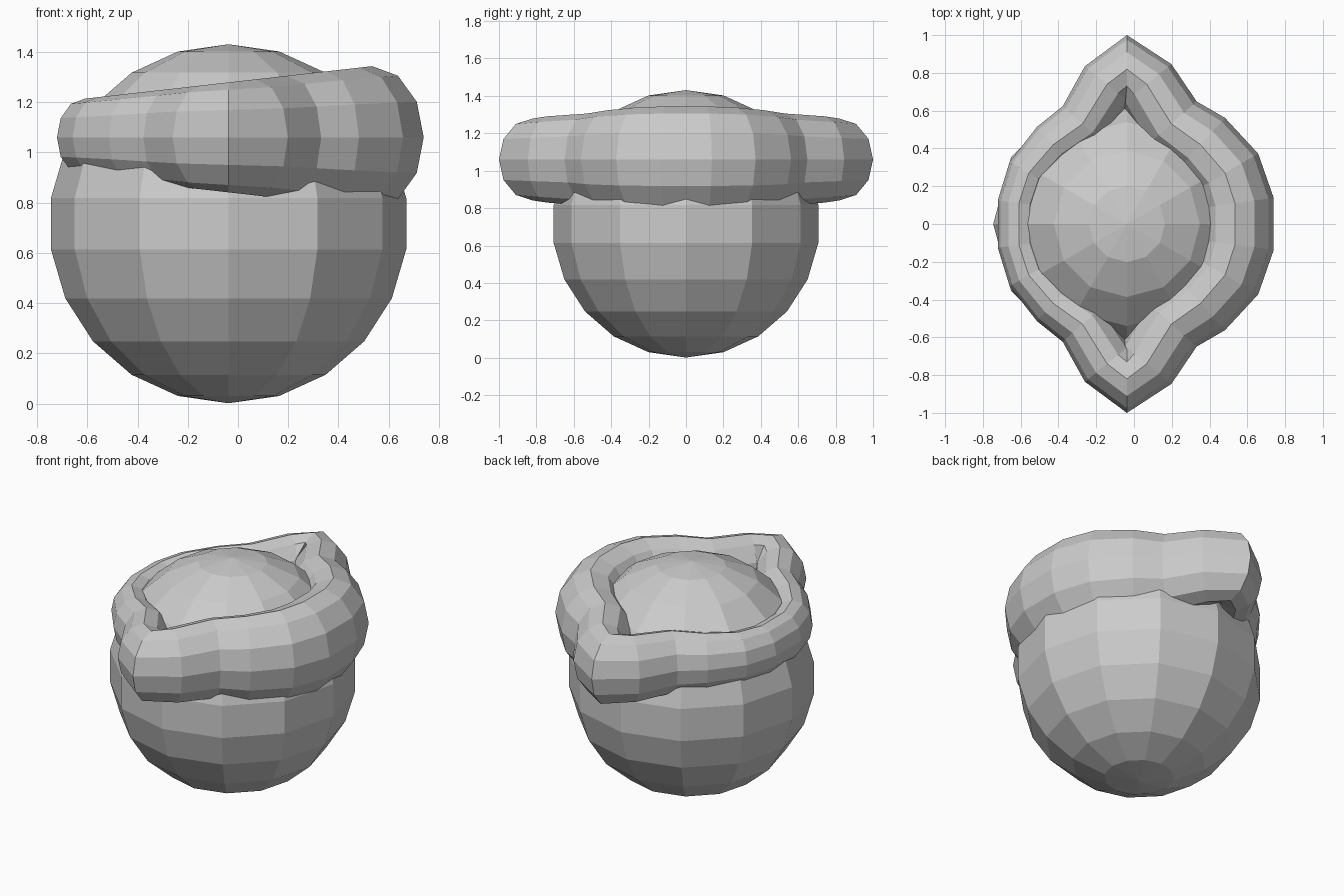
import bpy, bmesh, math
from mathutils import Vector

if "Cube" in bpy.data.objects:
    bpy.data.objects.remove(bpy.data.objects["Cube"])

CX = -0.0375   # shared centre line of ball and lid

# ball: low-poly sphere, 12 segments x 11 rings
bpy.ops.mesh.primitive_uv_sphere_add(segments=12, ring_count=11, radius=0.715,
                                     location=(CX, 0, 0.716))
bpy.context.object.name = "ball"

# lid_rim: almond-shaped closed path, one quarter mirrored to four
quarter = [(0, 0.82), (0.105, 0.74), (0.235, 0.53), (0.39, 0.42), (0.52, 0.27), (0.572, 0.11)]
right = quarter + [(x, -y) for x, y in reversed(quarter)]
left = [(-x, y) for x, y in reversed(right[1:-1])]
path = [Vector(p) for p in right + left]

# elliptical 12-sided section, growing from the left side to the right
SIDES, RIM_Z = 12, 1.06
bm = bmesh.new()
rings = []
n = len(path)
for i, p in enumerate(path):
    t = (path[(i + 1) % n] - path[i - 1]).normalized()
    normal = Vector((-t.y, t.x))
    high = 0.219 + 0.113 * p.x
    wide = 0.18 if abs(p.x) < 1e-4 else 0.73 * high
    ring = []
    for k in range(SIDES):
        a = 2 * math.pi * k / SIDES
        q = p + normal * wide * math.cos(a)
        ring.append(bm.verts.new((q.x + CX, q.y, RIM_Z + high * math.sin(a))))
    rings.append(ring)
for i in range(n):
    r0, r1 = rings[i], rings[(i + 1) % n]
    for k in range(SIDES):
        j = (k + 1) % SIDES
        bm.faces.new((r0[k], r0[j], r1[j], r1[k]))
bmesh.ops.recalc_face_normals(bm, faces=bm.faces)
mesh = bpy.data.meshes.new("lid_rim")
bm.to_mesh(mesh)
bm.free()
bpy.context.collection.objects.link(bpy.data.objects.new("lid_rim", mesh))
